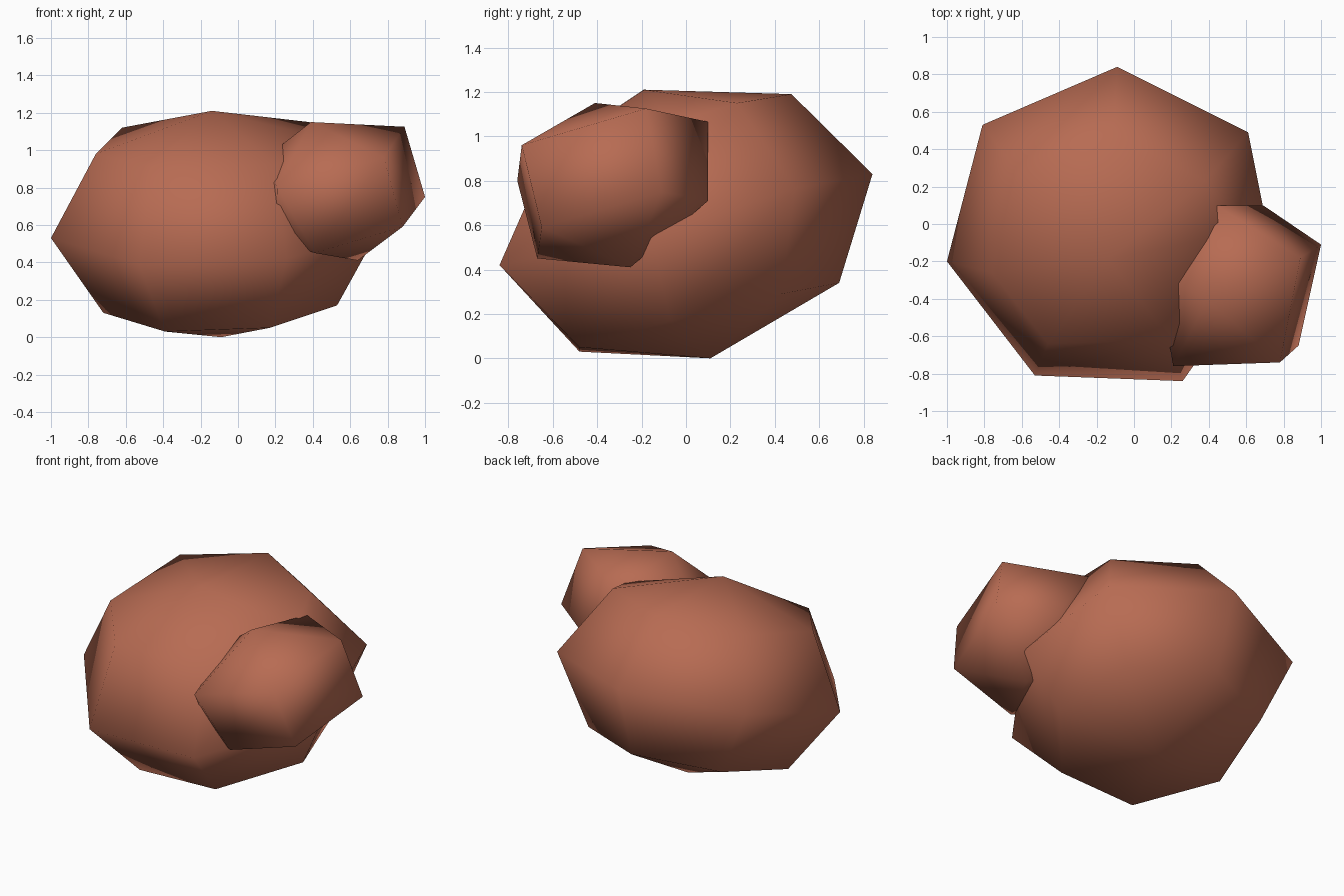
import bpy, bmesh

if "Cube" in bpy.data.objects:
    bpy.data.objects.remove(bpy.data.objects["Cube"])

mat = bpy.data.materials.new("red_clay")
mat.diffuse_color = (0.476, 0.148, 0.086, 1)
mat.use_nodes = True
mat.node_tree.nodes["Principled BSDF"].inputs["Base Color"].default_value = mat.diffuse_color


def finish(bm, name):
    """Turn a bmesh into a smooth-shaded, coloured object."""
    bmesh.ops.recalc_face_normals(bm, faces=bm.faces)
    for f in bm.faces:
        f.smooth = True
    me = bpy.data.meshes.new(name)
    bm.to_mesh(me)
    bm.free()
    me.materials.append(mat)
    ob = bpy.data.objects.new(name, me)
    bpy.context.collection.objects.link(ob)
    return ob


def loft(name, bottom, rings, top):
    """Irregular low-poly ball: pole, uneven rings, pole."""
    bm = bmesh.new()
    lo, hi = bm.verts.new(bottom), bm.verts.new(top)
    vr = [[bm.verts.new(p) for p in r] for r in rings]
    n = len(vr[0])
    for i in range(n):
        j = (i + 1) % n
        bm.faces.new((lo, vr[0][j], vr[0][i]))
        for a, b in zip(vr, vr[1:]):
            bm.faces.new((a[i], a[j], b[j], b[i]))
        bm.faces.new((vr[-1][i], vr[-1][j], hi))
    return finish(bm, name)


def hull(name, points):
    """Faceted stone from its corner points."""
    bm = bmesh.new()
    for p in points:
        bm.verts.new(p)
    bmesh.ops.convex_hull(bm, input=bm.verts)
    return finish(bm, name)


# Large boulder: seven sides, three rings
lower = [(-.08, .69, .34), (-.60, .48, .28), (-.72, -.05, .13), (-.39, -.48, .03),
         (.17, -.48, .05), (.53, -.07, .17), (.42, .43, .29)]
middle = [(-.09, .84, .83), (-.81, .53, .74), (-1, -.20, .53), (-.53, -.81, .39),
          (.26, -.84, .42), (.74, -.16, .55), (.61, .49, .765)]
upper = [(-.11, .475, 1.19), (-.62, .27, 1.12), (-.76, -.26, .98), (-.46, -.64, .91),
         (.20, -.62, .92), (.47, -.06, 1.06), (.38, .23, 1.15)]
loft("large_boulder", (-.09, .11, 0), [lower, middle, upper], (-.14, -.19, 1.21))

# Small boulder set into the front right shoulder (last three corners are buried)
hull("small_boulder", [
    (.44, .10, 1.065), (.89, -.18, 1.125), (.39, -.41, 1.15), (.69, .10, .71),
    (1, -.11, .75), (.78, -.74, .96), (.88, -.65, .59), (.41, -.67, .45),
    (.21, -.76, .80), (.64, -.25, .41),
    (.12, -.25, .94), (.20, -.60, .53), (.28, -.10, .55)])
